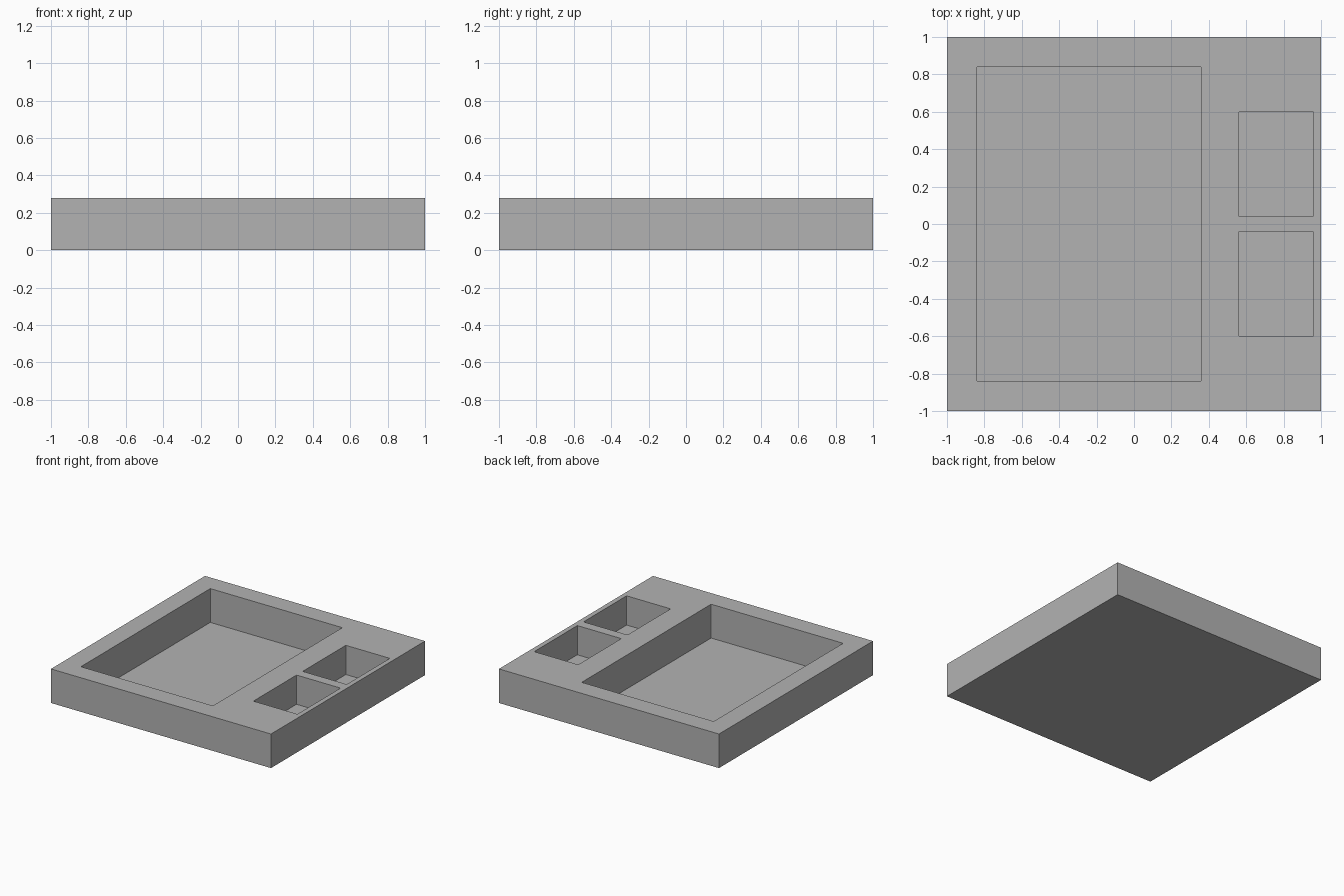
import bpy
import bmesh
from mathutils import Vector

default = bpy.data.objects.get("Cube")
if default:
    bpy.data.objects.remove(default, do_unlink=True)

HEIGHT = 0.28

grey = bpy.data.materials.new("plain_grey")
grey.use_nodes = True
colour = (0.45, 0.45, 0.45, 1)
grey.diffuse_color = colour
grey.node_tree.nodes["Principled BSDF"].inputs["Base Color"].default_value = colour


def make_box(name, low, high, corner=0):
    """Box between two corners, with optionally eased vertical edges."""
    low, high = Vector(low), Vector(high)
    bm = bmesh.new()
    bmesh.ops.create_cube(bm, size=1)
    for v in bm.verts:
        v.co = (low + high) / 2 + v.co * (high - low)
    if corner:
        upright = [e for e in bm.edges
                   if abs(e.verts[0].co.z - e.verts[1].co.z) > 0.01]
        bmesh.ops.bevel(bm, geom=upright, offset=corner, segments=2,
                        profile=0.5, affect='EDGES')
    mesh = bpy.data.meshes.new(name)
    bm.to_mesh(mesh)
    bm.free()
    mesh.materials.append(grey)
    obj = bpy.data.objects.new(name, mesh)
    bpy.context.collection.objects.link(obj)
    return obj


# Square tray block
tray = make_box("tray", (-1, -1, 0), (1, 1, HEIGHT))

# Pockets: one deep main well and two shallower side wells
pockets = {
    "main_well_cutter": ((-0.84, -0.84, 0.002), (0.36, 0.84)),
    "front_well_cutter": ((0.56, -0.60, 0.04), (0.96, -0.04)),
    "back_well_cutter": ((0.56, 0.04, 0.04), (0.96, 0.60)),
}
for name, (low, high) in pockets.items():
    cutter = make_box(name, low, (*high, HEIGHT + 0.1), corner=0.006)
    cutter.hide_render = True
    cutter.hide_set(True)
    cut = tray.modifiers.new(name, 'BOOLEAN')
    cut.operation = 'DIFFERENCE'
    cut.solver = 'EXACT'
    cut.object = cutter

# Apply the cuts and drop the cutters
bpy.context.view_layer.update()
evaluated = tray.evaluated_get(bpy.context.evaluated_depsgraph_get())
tray_mesh = bpy.data.meshes.new_from_object(evaluated)
tray.modifiers.clear()
tray.data = tray_mesh
tray_mesh.name = "tray"
for name in pockets:
    bpy.data.objects.remove(bpy.data.objects[name], do_unlink=True)
